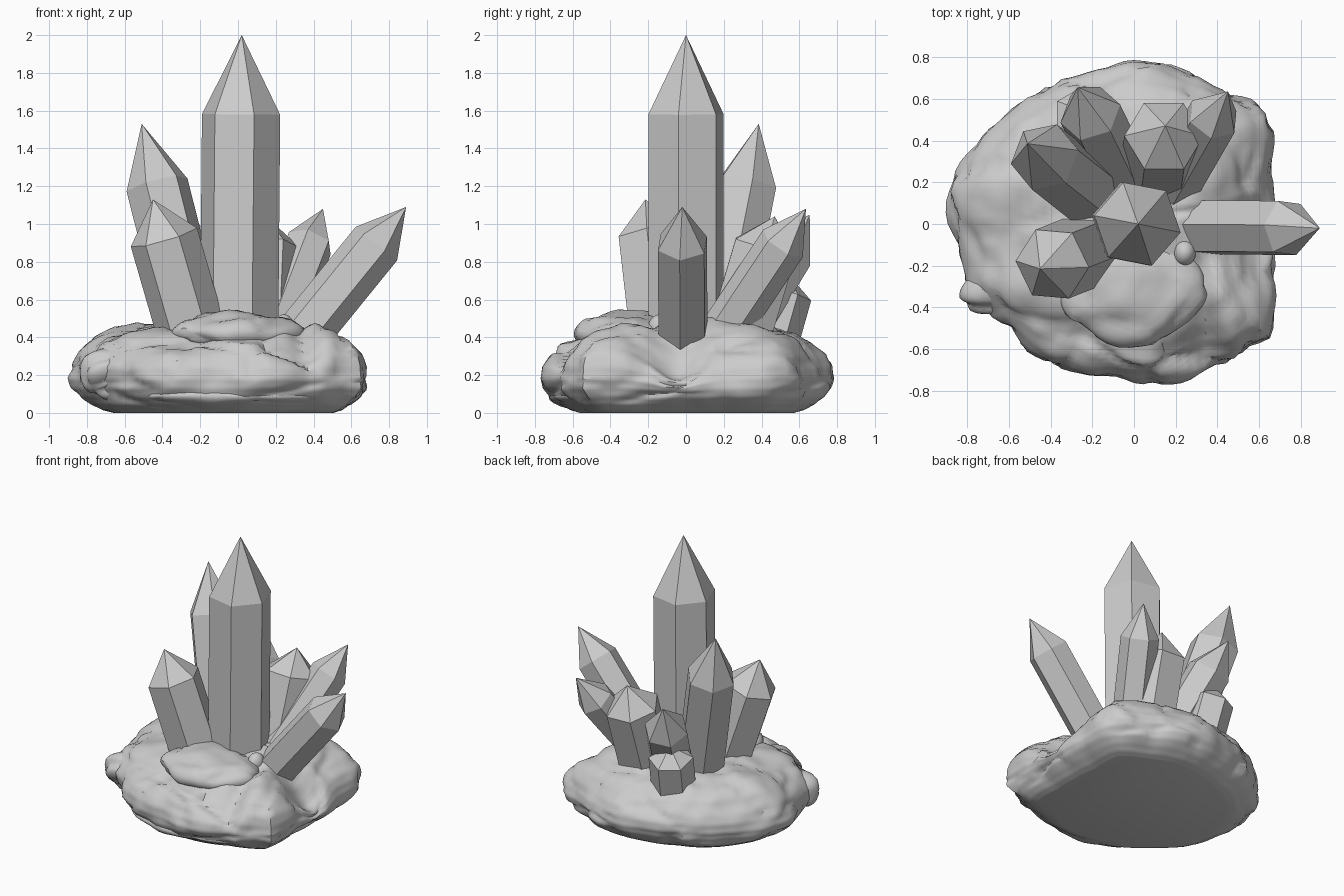
import bpy, bmesh
from math import sin, cos, pi, radians, exp
from mathutils import Vector, noise

if "Cube" in bpy.data.objects:
    bpy.data.objects.remove(bpy.data.objects["Cube"], do_unlink=True)

stone = bpy.data.materials.new("stone grey")
stone.use_nodes = True
GREY = (0.6, 0.6, 0.6, 1)
stone.diffuse_color = GREY
stone.node_tree.nodes["Principled BSDF"].inputs["Base Color"].default_value = GREY


def finish(bm, name, smooth):
    bmesh.ops.recalc_face_normals(bm, faces=bm.faces)
    mesh = bpy.data.meshes.new(name)
    bm.to_mesh(mesh)
    bm.free()
    mesh.materials.append(stone)
    obj = bpy.data.objects.new(name, mesh)
    bpy.context.collection.objects.link(obj)
    if smooth:
        bpy.ops.object.select_all(action="DESELECT")
        obj.select_set(True)
        bpy.context.view_layer.objects.active = obj
        bpy.ops.object.shade_smooth_by_angle(angle=radians(45))


def crystal(name, base, tip, radius, point, phase):
    """Six-sided prism from base, ending in a pyramid of the given length."""
    base, tip = Vector(base), Vector(tip)
    axis = (tip - base).normalized()
    turn = Vector((0, 0, 1)).rotation_difference(axis)
    bm = bmesh.new()

    def ring(centre):
        angles = [radians(phase + 60 * i) for i in range(6)]
        return [bm.verts.new(centre + turn @ Vector((radius * cos(a), radius * sin(a), 0)))
                for a in angles]

    low, high = ring(base), ring(tip - axis * point)
    apex = bm.verts.new(tip)
    bm.faces.new(low)
    for i in range(6):
        j = (i + 1) % 6
        bm.faces.new((low[i], low[j], high[j], high[i]))
        bm.faces.new((high[i], high[j], apex))
    finish(bm, name, False)


def roughness(p, amount):
    """Soft lumps with shallow cracks between them."""
    lumps = noise.noise(p * 3.5) + 0.5 * noise.noise(p * 8)
    near = noise.voronoi(p * 2.6)[0]
    crack = max(0, 0.12 - (near[1] - near[0])) / 0.12
    return amount * (lumps - 0.5 * crack)


def boulder(name, centre, radii, amount=0.035):
    bm = bmesh.new()
    bmesh.ops.create_icosphere(bm, subdivisions=4, radius=1)
    for v in bm.verts:
        out = v.co.normalized()
        p = Vector(centre) + Vector(a * b for a, b in zip(out, radii))
        v.co = p + out * roughness(p, amount)
        v.co.z = max(v.co.z, 0.002)
    finish(bm, name, True)


# Rock base: an uneven outline swept through a domed profile
OUTLINE = (.67, .69, .83, .78, .78, .76, .77, .83, .87,
           .89, .87, .80, .78, .74, .77, .77, .87, .71)
PROFILE = ((.74, 0), (.81, .015), (.88, .045), (.94, .085), (.98, .13), (1, .18),
           (.985, .24), (.94, .30), (.86, .37), (.75, .42), (.6, .455), (.4, .48), (.2, .49))
SEGMENTS, STEPS = 108, 4

# Hollows (negative) and swellings (positive): x, y, spread, height
RELIEF = [(0.62, -0.05, 0.12, -0.17), (0.43, -0.35, 0.16, 0.02), (-0.68, 0.1, 0.2, 0.02)]
RELIEF += [(0.29 + 0.016 * i, -0.2 - 0.08 * i, 0.045, -0.05) for i in range(6)]
RELIEF += [(-0.5 + 0.1 * i, -0.46 - 0.02 * i, 0.06, -0.03) for i in range(9)]


def outline(angle):
    t = angle / (2 * pi) * len(OUTLINE)
    i, f = int(t), t - int(t)
    a, b = OUTLINE[i % len(OUTLINE)], OUTLINE[(i + 1) % len(OUTLINE)]
    return a + (b - a) * f


def relief(p):
    return sum(h * exp(-((p.x - x) ** 2 + (p.y - y) ** 2) / (2 * s * s))
               for x, y, s, h in RELIEF)


def rock_base():
    path = []
    for (r0, z0), (r1, z1) in zip(PROFILE, PROFILE[1:]):
        path += [(r0 + (r1 - r0) * k / STEPS, z0 + (z1 - z0) * k / STEPS)
                 for k in range(STEPS)]
    bm = bmesh.new()
    rings = []
    for r, z in path:
        loop = []
        for s in range(SEGMENTS):
            a = 2 * pi * s / SEGMENTS
            size = outline(a) * r
            p = Vector((cos(a) * size, sin(a) * size, z))
            out = Vector((cos(a) * r, sin(a) * r, max(0, z - 0.15) * 3)).normalized()
            p += out * roughness(p, 0.04) * min(1, z / 0.08)
            p.z += relief(p) * min(1, max(0, (z - 0.1) / 0.25))
            p.z = max(p.z, 0)
            loop.append(bm.verts.new(p))
        rings.append(loop)
    for low, high in zip(rings, rings[1:]):
        for s in range(SEGMENTS):
            t = (s + 1) % SEGMENTS
            bm.faces.new((low[s], low[t], high[t], high[s]))
    bm.faces.new(rings[0])
    top = bm.verts.new((0, 0, 0.49))
    for s in range(SEGMENTS):
        bm.faces.new((rings[-1][s], rings[-1][(s + 1) % SEGMENTS], top))
    finish(bm, "rock_base", True)


rock_base()

# Slabs and lumps breaking up the base
boulder("top_slab", (-0.02, -0.31, 0.42), (0.35, 0.27, 0.12))
boulder("left_boulder", (-0.67, -0.31, 0.19), (0.17, 0.13, 0.14), 0.05)
boulder("front_ledge", (-0.02, -0.5, 0.09), (0.48, 0.22, 0.07), 0.02)
boulder("small_stone", (0.24, -0.14, 0.46), (0.05, 0.06, 0.07), 0.02)

# Crystals: base, tip, radius, length of the point, turn
crystal("main_crystal", (0.005, 0, 0.3), (0.02, 0, 2), 0.211, 0.42, -11)
crystal("tall_back_crystal", (-0.2, 0.14, 0.3), (-0.51, 0.385, 1.53), 0.168, 0.34, 10)
crystal("front_left_crystal", (-0.21, -0.12, 0.3), (-0.45, -0.215, 1.13), 0.183, 0.21, -4)
crystal("right_crystal", (0.2, -0.015, 0.24), (0.89, -0.02, 1.09), 0.142, 0.25, -6)
crystal("back_right_crystal", (0.17, 0.15, 0.35), (0.45, 0.635, 1.08), 0.128, 0.23, 20)
crystal("back_middle_crystal", (0.12, 0.25, 0.3), (0.15, 0.47, 1.04), 0.19, 0.17, 0)
crystal("back_leaning_crystal", (-0.05, 0.2, 0.3), (-0.27, 0.655, 1.05), 0.15, 0.25, 15)
crystal("back_short_crystal", (-0.2, 0.41, 0.25), (-0.25, 0.545, 0.73), 0.15, 0.1, 30)
